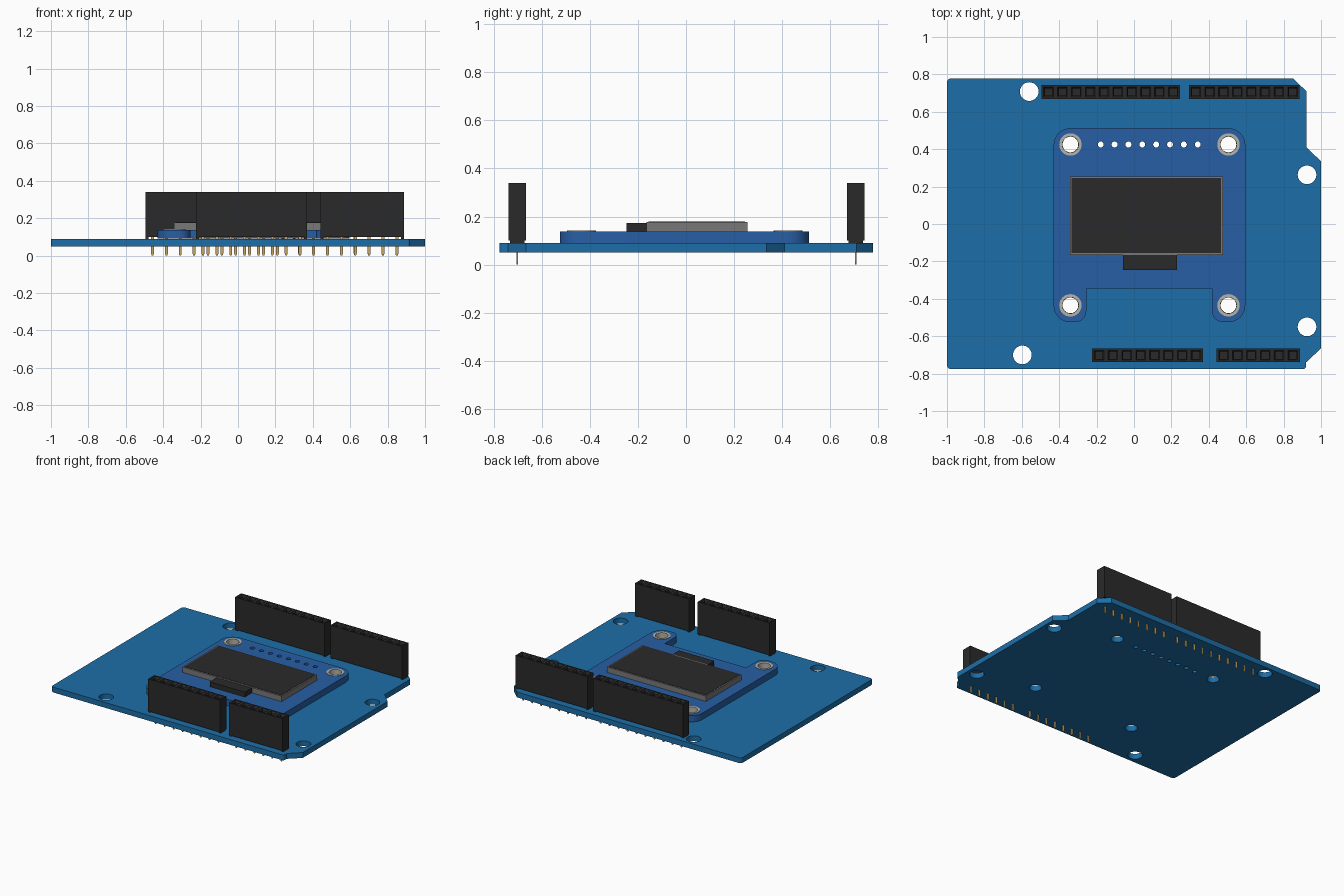
import bpy, bmesh
from math import pi, sin, cos, atan2, tan
from mathutils import Vector, Matrix

if "Cube" in bpy.data.objects:
    bpy.data.objects.remove(bpy.data.objects["Cube"])

PITCH = 0.0741


def material(name, rgb):
    m = bpy.data.materials.new(name)
    m.diffuse_color = (*rgb, 1)
    m.use_nodes = True
    m.node_tree.nodes["Principled BSDF"].inputs["Base Color"].default_value = m.diffuse_color
    return m


BOARD = material("board_blue", (0.012, 0.156, 0.392))
MODULE = material("module_blue", (0.021, 0.114, 0.376))
BLACK = material("black_plastic", (0.023, 0.023, 0.023))
GOLD = material("gold", (0.58, 0.38, 0.13))
SILVER = material("silver", (0.46, 0.45, 0.40))
GREY = material("dark_grey", (0.19, 0.19, 0.19))


def circle(x, y, r, n=32):
    return [(x + r * cos(2 * pi * i / n), y + r * sin(2 * pi * i / n)) for i in range(n)]


def rounded(corners, n=8):
    """Outline from (x, y, radius) corners."""
    out = []
    for i, (x, y, r) in enumerate(corners):
        p = Vector((x, y))
        if r == 0:
            out.append((x, y))
            continue
        a = (Vector(corners[i - 1][:2]) - p).normalized()
        b = (Vector(corners[(i + 1) % len(corners)][:2]) - p).normalized()
        half = a.angle(b) / 2
        c = p + (a + b).normalized() * r / sin(half)
        v0, v1 = p + a * r / tan(half) - c, p + b * r / tan(half) - c
        start = atan2(v0.y, v0.x)
        turn = (atan2(v1.y, v1.x) - start + pi) % (2 * pi) - pi
        out += [(c.x + r * cos(start + turn * k / n), c.y + r * sin(start + turn * k / n))
                for k in range(n + 1)]
    return out


def mesh_object(name, bm, mat):
    bmesh.ops.recalc_face_normals(bm, faces=bm.faces[:])
    me = bpy.data.meshes.new(name)
    bm.to_mesh(me)
    bm.free()
    me.materials.append(mat)
    ob = bpy.data.objects.new(name, me)
    bpy.context.collection.objects.link(ob)
    return ob


def plate(name, loops, z0, z1, mat):
    """Flat plate: first loop is the outline, the others are holes."""
    cu = bpy.data.curves.new(name, 'CURVE')
    cu.dimensions = '2D'
    cu.fill_mode = 'BOTH'
    cu.extrude = (z1 - z0) / 2
    for loop in loops:
        s = cu.splines.new('POLY')
        s.points.add(len(loop) - 1)
        for pt, (x, y) in zip(s.points, loop):
            pt.co = (x, y, 0, 1)
        s.use_cyclic_u = True
    tmp = bpy.data.objects.new(name + "_curve", cu)
    bpy.context.collection.objects.link(tmp)
    bpy.context.view_layer.update()
    me = bpy.data.meshes.new_from_object(tmp.evaluated_get(bpy.context.evaluated_depsgraph_get()))
    bpy.data.objects.remove(tmp)
    bm = bmesh.new()
    bm.from_mesh(me)
    bmesh.ops.remove_doubles(bm, verts=bm.verts[:], dist=0.0001)
    bmesh.ops.translate(bm, verts=bm.verts[:], vec=(0, 0, (z0 + z1) / 2))
    ob = mesh_object(name, bm, mat)
    bpy.ops.object.select_all(action='DESELECT')
    ob.select_set(True)
    bpy.context.view_layer.objects.active = ob
    bpy.ops.object.shade_smooth_by_angle()
    return ob


def add_box(bm, x0, x1, y0, y1, z0, z1):
    m = (Matrix.Translation(((x0 + x1) / 2, (y0 + y1) / 2, (z0 + z1) / 2))
         @ Matrix.Diagonal((x1 - x0, y1 - y0, z1 - z0, 1)))
    return bmesh.ops.create_cube(bm, size=1, matrix=m)["verts"]


def box(name, mat, *dims):
    bm = bmesh.new()
    add_box(bm, *dims)
    return mesh_object(name, bm, mat)


def header(name, x0, y, n):
    """Socket strip with n pockets, plus its row of pins."""
    length, w, z0, z1 = n * PITCH, 0.037, 0.1, 0.34
    bm = bmesh.new()
    bmesh.ops.create_grid(bm, x_segments=n, y_segments=1, size=1,
                          matrix=Matrix.Translation((x0 + length / 2, y, z0))
                          @ Matrix.Diagonal((length / 2, w, 1, 1)))
    up = bmesh.ops.extrude_face_region(bm, geom=bm.faces[:])["geom"]
    bmesh.ops.translate(bm, vec=(0, 0, z1 - z0),
                        verts=[v for v in up if isinstance(v, bmesh.types.BMVert)])
    bmesh.ops.recalc_face_normals(bm, faces=bm.faces[:])
    top = [f for f in bm.faces if f.calc_center_median().z > z1 - 0.001]
    # funnel mouth, then straight pocket
    bmesh.ops.inset_individual(bm, faces=top, thickness=0.016)
    bmesh.ops.inset_individual(bm, faces=top, thickness=0.009, depth=-0.012)
    floor = bmesh.ops.extrude_discrete_faces(bm, faces=top)["faces"]
    bmesh.ops.translate(bm, vec=(0, 0, -0.16), verts=[v for f in floor for v in f.verts])
    # standoff feet
    for fx in (x0, x0 + length - 0.015):
        add_box(bm, fx, fx + 0.015, y - 0.03, y + 0.03, 0.09, z0)
    mesh_object(name, bm, BLACK)

    bm = bmesh.new()
    for i in range(n):
        x = x0 + (i + 0.5) * PITCH
        add_box(bm, x - 0.008, x + 0.008, y - 0.003, y + 0.003, 0.012, 0.12)
        tip = add_box(bm, x - 0.008, x + 0.008, y - 0.003, y + 0.003, 0, 0.012)
        for v in tip:
            if v.co.z < 0.006:
                v.co.x = x + (v.co.x - x) * 0.5
    mesh_object(name + "_pins", bm, GOLD)


# shared hole positions
mounts = [(x, y) for x in (-0.34, 0.505) for y in (0.425, -0.435)]
pin_holes = [circle(-0.178 + i * PITCH, 0.425, 0.016, 16) for i in range(8)]

# main board
outline = rounded([(-1, -0.775, 0.02), (0.92, -0.775, 0.015), (0.92, -0.74, 0), (1, -0.665, 0),
                   (1, 0.335, 0), (0.922, 0.41, 0), (0.922, 0.71, 0), (0.85, 0.778, 0),
                   (-1, 0.778, 0.02)], 5)
# the right-hand mounting holes sit inside the tab
board_holes = [circle(x, y, 0.05) for x, y in
               ((-0.56, 0.708), (-0.597, -0.7), (0.925, 0.263), (0.925, -0.55))]
plate("main_board", [outline] + board_holes + [circle(x, y, 0.042) for x, y in mounts] + pin_holes,
      0.05, 0.09, BOARD)

# display module board with notch
outline = rounded([(-0.43, -0.525, 0.09), (-0.255, -0.525, 0.06), (-0.255, -0.345, 0),
                   (0.417, -0.345, 0), (0.417, -0.525, 0.06), (0.595, -0.525, 0.09),
                   (0.595, 0.512, 0.09), (-0.43, 0.512, 0.09)])
plate("display_board", [outline] + [circle(x, y, 0.052) for x, y in mounts] + pin_holes,
      0.0905, 0.138, MODULE)
for i, (x, y) in enumerate(mounts):
    plate(f"mount_ring_{i + 1}", [circle(x, y, 0.06), circle(x, y, 0.043)], 0.0905, 0.141, SILVER)

# screen
box("screen_glass", GREY, -0.343, 0.475, -0.165, 0.255, 0.138, 0.178)
box("screen_panel", BLACK, -0.333, 0.465, -0.155, 0.246, 0.17, 0.18)
box("screen_connector", BLACK, -0.06, 0.23, -0.247, -0.165, 0.138, 0.174)

# socket strips
header("header_back_left", -0.494, 0.706, 10)
header("header_back_right", 0.293, 0.706, 8)
header("header_front_left", -0.224, -0.702, 8)
header("header_front_right", 0.442, -0.702, 6)
